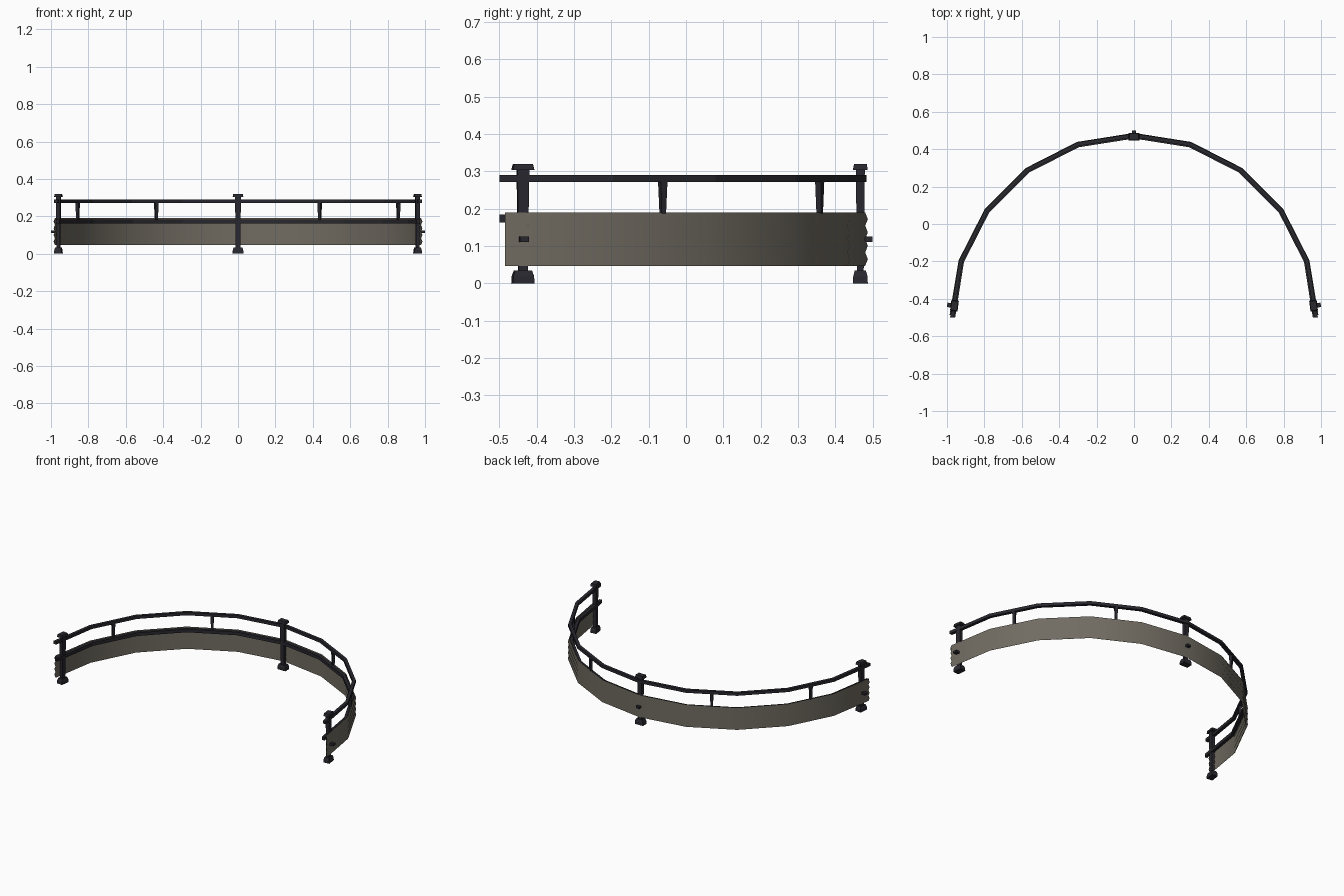
import bpy, bmesh, math
from mathutils import Matrix, Vector

if "Cube" in bpy.data.objects:
    bpy.data.objects.remove(bpy.data.objects["Cube"])

CY = -0.499                                   # centre of the half circle
STEPS = [math.radians(-90 + 18 * i) for i in range(11)]


def material(name, rgb):
    m = bpy.data.materials.new(name)
    m.diffuse_color = (*rgb, 1)
    m.use_nodes = True
    m.node_tree.nodes["Principled BSDF"].inputs["Base Color"].default_value = m.diffuse_color
    return m


IRON = material("dark iron", (0.021, 0.021, 0.028))
SHEET = material("taupe sheet", (0.165, 0.15, 0.122))


def finish(name, bm, mat):
    bmesh.ops.recalc_face_normals(bm, faces=bm.faces)
    me = bpy.data.meshes.new(name)
    bm.to_mesh(me)
    bm.free()
    ob = bpy.data.objects.new(name, me)
    bpy.context.collection.objects.link(ob)
    me.materials.append(mat)
    return ob


def sweep(name, profile, mat, angles):
    """Carry a closed (radius, z) profile along the ten-sided half circle."""
    bm = bmesh.new()
    rings = [[bm.verts.new((r * math.sin(a), CY + r * math.cos(a), z))
              for r, z in profile] for a in angles]
    n = len(profile)
    for A, B in zip(rings, rings[1:]):
        for i in range(n):
            j = (i + 1) % n
            bm.faces.new((A[i], A[j], B[j], B[i]))
    bm.faces.new(rings[0])
    bm.faces.new(rings[-1])
    return finish(name, bm, mat)


def rect(r, hw, z0, z1):
    return [(r - hw, z0), (r + hw, z0), (r + hw, z1), (r - hw, z1)]


def add_block(bm, M, z0, z1, bottom, top, dy=0.0):
    """Tapered block; bottom and top are (tangential, radial) half sizes."""
    v = []
    for z, (hx, hy) in ((z0, bottom), (z1, top)):
        v.append([bm.verts.new(M @ Vector((sx * hx, dy + sy * hy, z)))
                  for sx, sy in ((-1, -1), (1, -1), (1, 1), (-1, 1))])
    a, b = v
    bm.faces.new(a)
    bm.faces.new(b)
    for i in range(4):
        j = (i + 1) % 4
        bm.faces.new((a[i], a[j], b[j], b[i]))


def place(r, deg, turn):
    a = math.radians(deg)
    return (Matrix.Translation((r * math.sin(a), CY + r * math.cos(a), 0))
            @ Matrix.Rotation(-math.radians(turn), 4, 'Z'))


# handrail and inner stiffening rail
sweep("top_rail", rect(0.973, 0.010, 0.271, 0.290), IRON, STEPS)
sweep("lower_rail", rect(0.965, 0.009, 0.163, 0.184), IRON, STEPS)

# corrugated panel with four shallow ribs
outer = []
for i in range(9):
    r = 0.986 if i % 2 else 0.979
    outer.append((r, 0.047 + 0.143 * i / 8))
profile = outer + [(r - 0.005, z) for r, z in reversed(outer)]
end = math.radians(89.2)
panel = sweep("panel", profile, SHEET, [-end] + STEPS[1:-1] + [end])
me = panel.data
for p in me.polygons:
    p.use_smooth = True
normals = []
for v in me.vertices:                          # even, radial shading
    d = Vector((v.co.x, v.co.y - CY, 0)).normalized()
    normals.append(d if v.index % len(profile) < len(outer) else -d)
me.normals_split_custom_set_from_vertices(normals)

# posts with foot, cap and bolt
for name, r, deg, turn, tip in (("left_post", 0.962, -86.3, -83, 0.039),
                                ("middle_post", 0.966, 0, 0, 0.033),
                                ("right_post", 0.962, 86.3, 83, 0.039)):
    M = place(r, deg, turn)
    bm = bmesh.new()
    add_block(bm, M, 0.0, 0.019, (0.029, 0.020), (0.028, 0.019))
    add_block(bm, M, 0.019, 0.034, (0.028, 0.019), (0.023, 0.015))
    add_block(bm, M, 0.03, 0.31, (0.012, 0.009), (0.016, 0.012))
    add_block(bm, M, 0.303, 0.320, (0.029, 0.020), (0.025, 0.017))
    finish(name, bm, IRON)
    bm = bmesh.new()
    add_block(bm, M, 0.111, 0.125, (0.012, tip / 2), (0.012, tip / 2), tip / 2)
    finish(name.replace("post", "bolt"), bm, IRON)

# short balusters at the middle of the straight pieces
for i, deg in enumerate((-63, -27, 27, 63)):
    bm = bmesh.new()
    add_block(bm, place(0.962, deg, deg), 0.17, 0.28,
              (0.006, 0.006), (0.010, 0.009))
    finish("baluster_%d" % (i + 1), bm, IRON)
